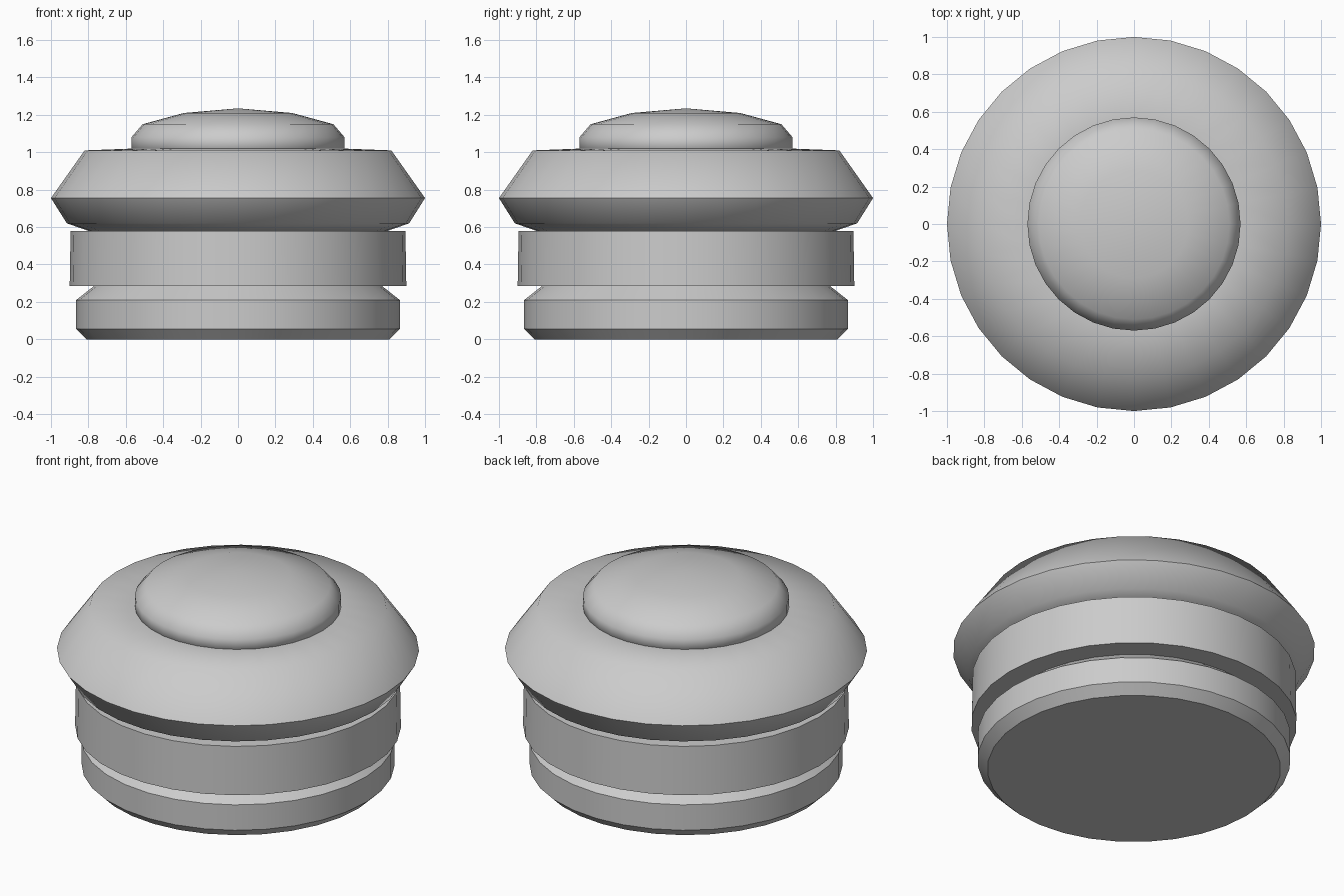
import bpy, bmesh, math

if "Cube" in bpy.data.objects:
    bpy.data.objects.remove(bpy.data.objects["Cube"])

SIDES = 32


def lathe(name, profile, smooth_angle):
    """Revolve (radius, z) points, listed bottom to top, into a closed solid."""
    bm = bmesh.new()
    rings = []
    for r, z in profile:
        if r == 0:
            rings.append([bm.verts.new((0, 0, z))] * SIDES)
        else:
            rings.append([bm.verts.new((r * math.cos(2 * math.pi * i / SIDES),
                                        r * math.sin(2 * math.pi * i / SIDES), z))
                          for i in range(SIDES)])
    for low, high in zip(rings, rings[1:]):
        for i in range(SIDES):
            j = (i + 1) % SIDES
            quad = [low[i], low[j], high[j], high[i]]
            bm.faces.new(list(dict.fromkeys(quad)))
    bm.faces.new(rings[0][::-1])
    if profile[-1][0] > 0:
        bm.faces.new(rings[-1])
    bmesh.ops.recalc_face_normals(bm, faces=bm.faces)
    mesh = bpy.data.meshes.new(name)
    bm.to_mesh(mesh)
    bm.free()
    obj = bpy.data.objects.new(name, mesh)
    bpy.context.collection.objects.link(obj)
    bpy.ops.object.select_all(action='DESELECT')
    obj.select_set(True)
    bpy.context.view_layer.objects.active = obj
    bpy.ops.object.shade_smooth_by_angle(angle=math.radians(smooth_angle))
    return obj


# Chamfered foot
lathe("base", [(0.81, 0), (0.865, 0.055), (0.865, 0.21), (0.77, 0.285)], 30)

# Plain middle ring
lathe("middle_band", [(0.90, 0.285), (0.895, 0.58)], 30)

# Wide flared collar with sloping shoulder
lathe("collar", [(0.80, 0.58), (0.915, 0.62), (1.0, 0.755),
                 (0.82, 1.01), (0.56, 1.02)], 60)

# Low domed button on top
lathe("top_button", [(0.55, 1.0), (0.57, 1.02), (0.57, 1.08), (0.51, 1.15),
                     (0.29, 1.21), (0, 1.235)], 60)
